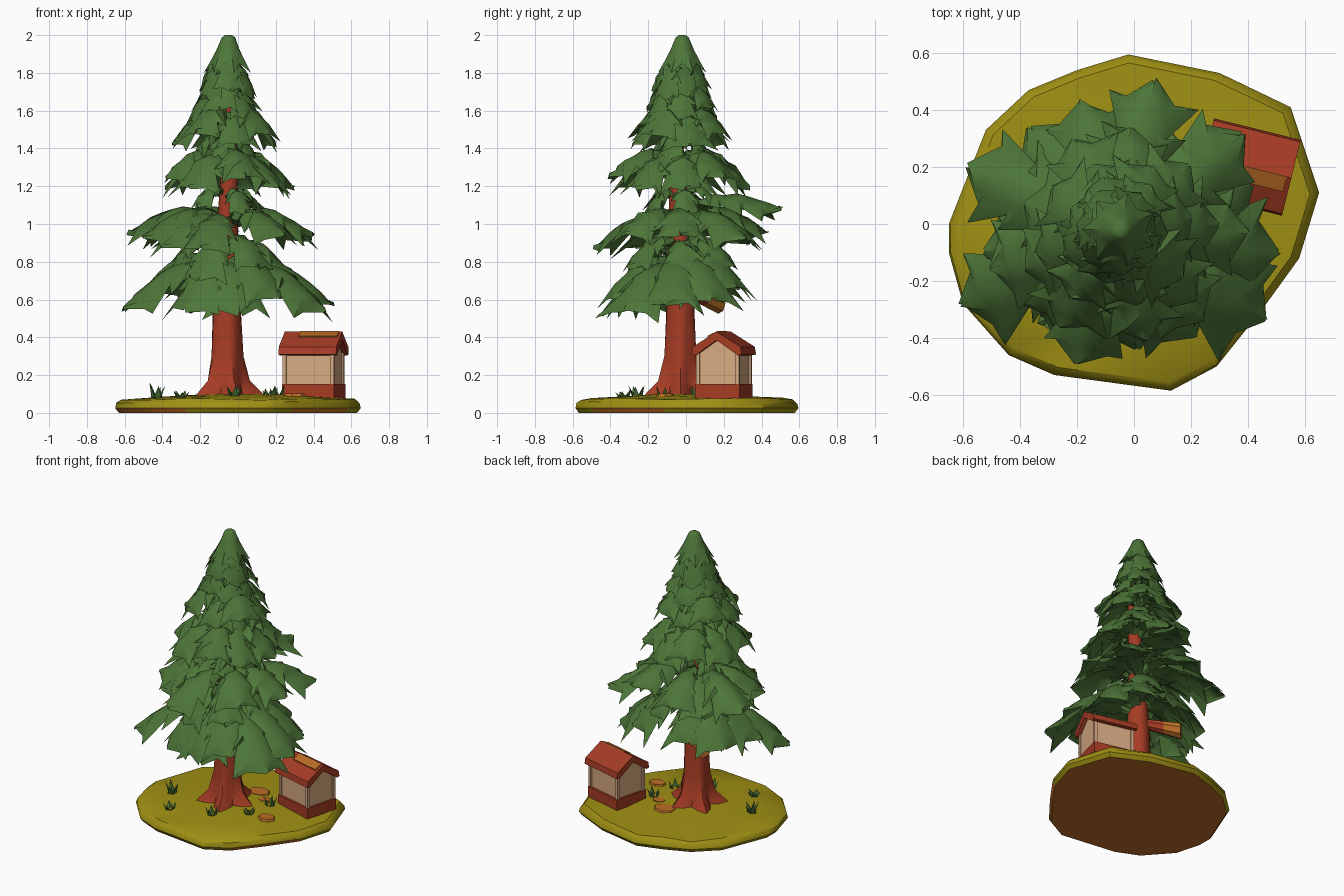
import bpy, bmesh, math, random
from mathutils import Vector, Matrix

if "Cube" in bpy.data.objects:
    bpy.data.objects.remove(bpy.data.objects["Cube"])

random.seed(7)
TX, TY = -0.06, -0.03          # trunk axis


def mat(name, r, g, b):
    m = bpy.data.materials.new(name)
    m.diffuse_color = (r, g, b, 1)
    m.use_nodes = True
    m.node_tree.nodes["Principled BSDF"].inputs["Base Color"].default_value = m.diffuse_color
    return m


GREEN = mat("needle_green", 0.075, 0.18, 0.04)
OLIVE = mat("olive_grass", 0.35, 0.28, 0.007)
RED = mat("bark_red", 0.38, 0.045, 0.018)
CREAM = mat("cream_wall", 0.67, 0.40, 0.22)
ORANGE = mat("orange_earth", 0.50, 0.155, 0.02)


def finish(name, bm, mats, angle=35):
    bmesh.ops.recalc_face_normals(bm, faces=bm.faces[:])
    me = bpy.data.meshes.new(name)
    bm.to_mesh(me)
    bm.free()
    for m in mats:
        me.materials.append(m)
    me.polygons.foreach_set("use_smooth", [True] * len(me.polygons))
    me.set_sharp_from_angle(angle=math.radians(angle))
    ob = bpy.data.objects.new(name, me)
    bpy.context.collection.objects.link(ob)
    return ob


def loft(bm, rings):
    """Skin a list of equal-length point rings and cap both ends."""
    vs = [[bm.verts.new(p) for p in r] for r in rings]
    n = len(vs[0])
    for a, b in zip(vs, vs[1:]):
        for i in range(n):
            bm.faces.new((a[i], a[(i + 1) % n], b[(i + 1) % n], b[i]))
    bm.faces.new(vs[0][::-1])
    bm.faces.new(vs[-1])


def circle(n):
    return [math.tau * i / n for i in range(n)]


def box(bm, size, loc, rot=Matrix(), mi=0):
    m = Matrix.Translation(loc) @ rot @ Matrix.Diagonal((*size, 1))
    r = bmesh.ops.create_cube(bm, size=1, matrix=m)
    for f in {f for v in r["verts"] for f in v.link_faces}:
        f.material_index = mi


# Ground island: irregular outline lofted through a few levels
OUT = [(0.65, 0.11), (0.55, 0.41), (0.3, 0.53), (-0.02, 0.595), (-0.2, 0.54), (-0.37, 0.47),
       (-0.52, 0.33), (-0.65, 0.0), (-0.65, -0.1), (-0.6, -0.28), (-0.44, -0.46),
       (-0.28, -0.53), (0.13, -0.585), (0.29, -0.5), (0.45, -0.3), (0.58, -0.12)]
bm = bmesh.new()
levels = [(0.97, 0), (1, 0.025), (0.99, 0.055), (0.95, 0.073), (0.6, 0.085), (0.25, 0.1)]
loft(bm, [[(x * s, y * s, z + (random.uniform(-0.008, 0.008) if 0.05 < z < 0.09 else 0))
           for x, y in OUT] for s, z in levels])
for f in bm.faces:
    c = f.calc_center_median()
    low = c.z < 0.02 and (c.y < -0.15 and c.x < -0.3 or c.x > 0.3 and -0.45 < c.y < -0.1)
    f.material_index = 1 if c.z < 0.004 or low else 0
finish("ground", bm, [OLIVE, ORANGE])

# Earth patches lying on the grass
bm = bmesh.new()
for x, y, r in [(0.3, -0.11, 0.05), (0.04, 0.18, 0.065), (0.14, 0.1, 0.04)]:
    loft(bm, [[(x + k * r * math.cos(a) * 1.3, y + k * r * math.sin(a), z)
               for a in circle(7)] for k, z in ((1, 0.08), (0.85, 0.103))])
finish("earth_patches", bm, [ORANGE])

# Trunk with flared roots: height, radius, root lobe depth, lean
bm = bmesh.new()
prof = [(0.07, 0.17, 0.05, 0), (0.115, 0.14, 0.04, 0), (0.17, 0.105, 0.018, 0), (0.3, 0.084, 0.005, 0),
        (0.6, 0.072, 0, 0), (1.0, 0.055, 0, 0.005), (1.35, 0.04, 0, 0.02), (1.6, 0.027, 0, 0.03), (1.8, 0.012, 0, 0)]
loft(bm, [[(TX + q * 0.8 + (r + w * math.cos(5 * a)) * math.cos(a), TY - q + (r + w * math.cos(5 * a)) * math.sin(a), z)
           for a in circle(20)] for z, r, w, q in prof])
finish("trunk", bm, [RED], 50)

# Broken branch stub at the back
bm = bmesh.new()
d = Vector((-0.19, 0.2, -0.08))
loft(bm, [[Vector((TX + 0.7 * r * math.cos(a), TY + 0.7 * r * math.cos(a), 0.66 + r * math.sin(a))) + d * t
           for a in circle(8)] for t, r in ((0, 0.03), (0.6, 0.045), (1, 0.055))])
for f in bm.faces:
    f.material_index = 1 if f.calc_center_median().y > 0.13 else 0
finish("branch_stub", bm, [RED, ORANGE])


def bough(bm, az, L, ztip, zroot, w, n=9):
    """Arched, jagged fir bough leaving the trunk at angle az with length L."""
    ux, uy = math.cos(math.radians(az)), math.sin(math.radians(az))
    top, bot = [], []
    for i in range(n + 1):
        t0 = i / n
        env = 0.22 + 0.78 * math.sin(math.pi * min(1, t0 / 1.3) ** 1.2)
        if i == n:
            env = 0.05
        tooth = i % 2 == 1
        rt, rb = [], []
        for s in (-1, -0.5, 0, 0.5, 1):
            e = abs(s)
            k = random.uniform(1.05, 1.35) if tooth else random.uniform(0.65, 0.8)
            t = t0 + (0.11 if tooth else -0.02) * e * (t0 < 0.95) + random.uniform(-0.02, 0.02) * (e > 0)
            lat = s * w * env * (k if e == 1 else 0.9)
            z = zroot + (ztip - zroot) * max(t, 0) ** 1.9 + 0.065 * math.sin(math.pi * min(t, 1))
            z -= 0.6 * w * env * e * e * (1.2 if tooth else 0.85)
            z += (0.012 if tooth else -0.012) * (e == 0.5) + random.uniform(-0.008, 0.008)
            p = Vector((TX + ux * L * t - uy * lat, TY + uy * L * t + ux * lat, z))
            v = bm.verts.new(p)
            rt.append(v)
            edge = e == 1 or i == n      # upper and lower skins share the rim
            rb.append(v if edge else bm.verts.new(p - Vector((0, 0, 0.5 * w * (1 - e * 0.6) * (1.15 - t0)))))
        top.append(rt)
        bot.append(rb)
    for i in range(n):
        for j in range(4):
            for g in (top, bot):
                bm.faces.new((g[i][j], g[i + 1][j], g[i + 1][j + 1], g[i][j + 1]))
    bm.faces.new(top[0] + bot[0][3:0:-1])


def tier(name, zroot, w, spots):
    """One whorl of boughs: each spot is (direction, length, tip height)."""
    bm = bmesh.new()
    for i, (az, L, zt) in enumerate(spots):
        bough(bm, az, L, zt, zroot + 0.4 * (zt - spots[0][2]), w * random.uniform(0.92, 1.1))
    finish("boughs_" + name, bm, [GREEN], 40)


def whorl(n, start, L, z, dz):
    """Evenly spread spots, alternately high and low, with a little variation."""
    return [(start + 360 * i / n + random.uniform(-6, 6), L * random.uniform(0.88, 1.06),
             z + (dz if i % 2 else -dz)) for i in range(n)]


tier("lowest", 0.79, 0.15, [(-7, 0.57, 0.57), (-30, 0.61, 0.53), (-53, 0.46, 0.6), (-80, 0.41, 0.53), (-122, 0.42, 0.54),
                            (-155, 0.6, 0.55), (188, 0.47, 0.63), (150, 0.43, 0.64), (118, 0.36, 0.66), (20, 0.5, 0.6),
                            (45, 0.42, 0.66)])
tier("low_inner", 0.88, 0.115, whorl(6, 0, 0.34, 0.74, 0.03))
tier("middle", 1.04, 0.14, [(0, 0.46, 0.94), (38, 0.56, 0.92), (76, 0.55, 1.08), (106, 0.48, 0.95), (130, 0.48, 0.9),
                            (156, 0.57, 0.95), (196, 0.46, 0.93), (-145, 0.42, 0.88), (-107, 0.48, 0.87), (-45, 0.43, 0.94)])
tier("mid_inner", 1.14, 0.07, whorl(5, 10, 0.22, 1.07, 0.02))
tier("upper_middle", 1.33, 0.125, whorl(9, 0, 0.37, 1.22, 0.03))
tier("upper_inner", 1.42, 0.07, whorl(5, -20, 0.18, 1.35, 0.01))
tier("upper", 1.55, 0.115, whorl(8, 15, 0.28, 1.45, 0.03))
tier("high", 1.68, 0.09, whorl(7, 0, 0.2, 1.58, 0.03))
tier("crown", 1.82, 0.075, whorl(7, 15, 0.155, 1.68, 0.02))

# Pointed cap: hollow jagged cone with a rounded tip
bm = bmesh.new()
rings = []
for t, r, inner in ((0, 0.018, 1), (0.06, 0.035, 1), (0.4, 0.06, 1), (0.7, 0.085, 1), (1, 0.11, 1), (0.7, 0.05, 1)):
    rings.append([(-0.05 + r * (1 + (0.2 if i % 2 else -0.15) * t) * math.cos(a),
                   -0.02 + r * (1 + (0.2 if i % 2 else -0.15) * t) * math.sin(a),
                   2.0 - 0.2 * t * (1 if i % 2 else 1 - 0.25 * t)) for i, a in enumerate(circle(14))])
loft(bm, rings)
finish("cap", bm, [GREEN], 40)

# Small house, ridge along its own x, turned a little
bm = bmesh.new()
box(bm, (0.285, 0.245, 0.075), (0, 0, 0.115))
hx, hy = 0.13, 0.108
sec = [(-hy, 0.14), (hy, 0.14), (hy, 0.33), (0, 0.405), (-hy, 0.33)]
k = len(bm.faces)
loft(bm, [[(x, y, z) for y, z in sec] for x in (-hx, hx)])
bm.faces.ensure_lookup_table()
for f in bm.faces[k:]:
    f.material_index = 1
for s in (-1, 1):                       # two roof slabs
    rs = [(0, 0.43), (s * 0.13, 0.35), (s * 0.137, 0.31), (s * 0.115, 0.305), (0, 0.385)]
    loft(bm, [[(x, y, z) for y, z in rs] for x in (-0.157, 0.157)])
tilt = Matrix.Rotation(math.atan2(0.06, 0.13), 4, "X")
box(bm, (0.21, 0.06, 0.008), (0.035, -0.026, 0.417), tilt, 2)    # worn strip below the ridge
for x in (-hx, hx):                     # corner posts
    for y in (-hy, hy):
        box(bm, (0.02, 0.02, 0.19), (x, y, 0.235), mi=1)
turn = Matrix.Translation((0.4, 0.2, 0)) @ Matrix.Rotation(math.radians(-14), 4, "Z")
bmesh.ops.transform(bm, verts=bm.verts[:], matrix=turn)
finish("house", bm, [RED, CREAM, ORANGE], 30)

# Grass tufts: fans of broad pointed blades
bm = bmesh.new()
for x, y, h in [(-0.43, -0.12, 0.085), (-0.02, -0.26, 0.07), (0.17, -0.12, 0.06), (0.21, 0.06, 0.075),
                (-0.3, -0.33, 0.04)]:
    for a in circle(5):
        c, s = math.cos(a + x * 9), math.sin(a + x * 9)
        base = [bm.verts.new((x + 0.018 * c + q * s, y + 0.018 * s - q * c, 0.075)) for q in (-0.024, 0.024)]
        base.append(bm.verts.new((x, y, 0.075)))
        tip = bm.verts.new((x + 0.045 * c, y + 0.045 * s, 0.085 + h * random.uniform(0.6, 1)))
        for j in range(3):
            bm.faces.new((base[j], base[(j + 1) % 3], tip))
finish("grass_tufts", bm, [GREEN])
